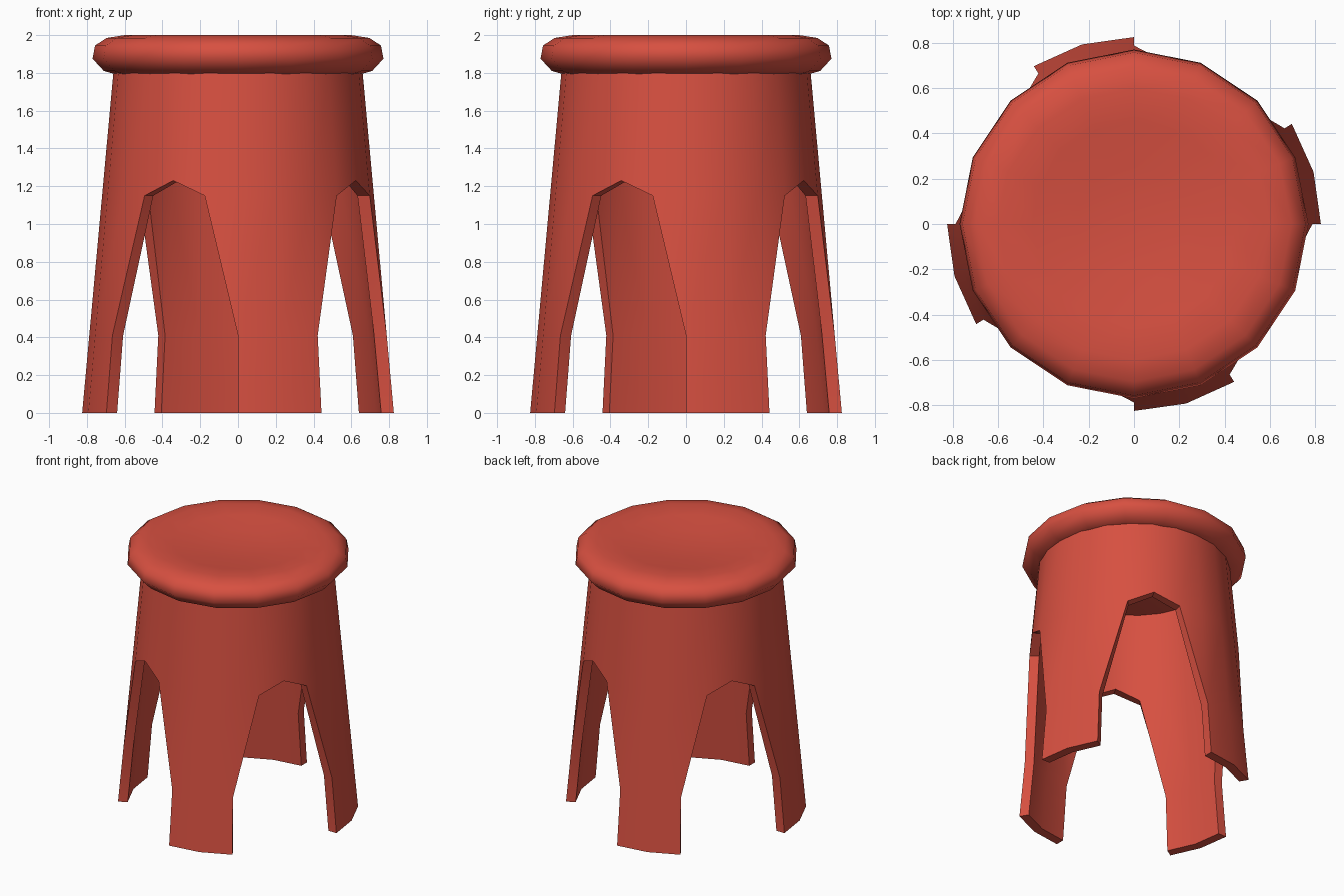
import bpy, bmesh
from math import sin, cos, radians

cube = bpy.data.objects.get("Cube")
if cube:
    bpy.data.objects.remove(cube)

red = bpy.data.materials.new("stool_red")
red.use_nodes = True
colour = (0.68, 0.08, 0.052, 1)
red.diffuse_color = colour
red.node_tree.nodes["Principled BSDF"].inputs["Base Color"].default_value = colour

TOP = 1.8       # height of the body
THICK = 0.067   # wall thickness


def finish(name, bm, angle):
    bmesh.ops.remove_doubles(bm, verts=bm.verts, dist=0.0001)
    bmesh.ops.recalc_face_normals(bm, faces=bm.faces)
    mesh = bpy.data.meshes.new(name)
    bm.to_mesh(mesh)
    bm.free()
    obj = bpy.data.objects.new(name, mesh)
    bpy.context.collection.objects.link(obj)
    mesh.materials.append(red)
    bpy.ops.object.select_all(action="DESELECT")
    obj.select_set(True)
    bpy.context.view_layer.objects.active = obj
    bpy.ops.object.shade_smooth_by_angle(angle=radians(angle))
    return obj


# Tapered body: four legs with peaked arches cut between them
bm = bmesh.new()


def face(*points):
    verts = []
    for deg, z in points:
        r = 0.825 - 0.165 * z / TOP
        verts.append(bm.verts.new((r * cos(radians(deg)), r * sin(radians(deg)), z)))
    bm.faces.new(verts)


KNEE, SPRING, PEAK = 0.41, 1.15, 1.23
leg = [0, 16.2, 32.4]
arch = [(-14.2, SPRING), (0, SPRING), (16.2, SPRING), (32.4, SPRING),
        (46.6, SPRING), (61.2, PEAK), (75.8, SPRING)]
for q in range(0, 360, 90):
    for a, b in zip(leg, leg[1:]):
        a, b = a + q, b + q
        face((a, 0), (b, 0), (b, KNEE), (a, KNEE))
        face((a, KNEE), (b, KNEE), (b, SPRING), (a, SPRING))
    # flares that widen each leg up to the arch
    face((q, KNEE), (q, SPRING), (q - 14.2, SPRING))
    face((q + leg[2], KNEE), (q + 46.6, SPRING), (q + leg[2], SPRING))
    # upper band
    for (a, za), (b, zb) in zip(arch, arch[1:]):
        face((a + q, za), (b + q, zb), (b + q, TOP), (a + q, TOP))

bmesh.ops.remove_doubles(bm, verts=bm.verts, dist=0.0001)
inner = bmesh.ops.extrude_face_region(bm, geom=bm.faces[:], use_keep_orig=True)
for v in inner["geom"]:
    if isinstance(v, bmesh.types.BMVert):
        r = v.co.xy.length
        v.co.xy *= (r - THICK) / r
finish("body_with_legs", bm, 30)

# Round cushion seat with a shallow dish
bm = bmesh.new()
profile = [(0, 1.8), (0.64, 1.79), (0.71, 1.81), (0.77, 1.875), (0.757, 1.945),
           (0.695, 1.985), (0.6, 2.0), (0.45, 1.985), (0.25, 1.96), (0, 1.95)]
verts = [bm.verts.new((r, 0, z)) for r, z in profile]
edges = [bm.edges.new(pair) for pair in zip(verts, verts[1:])]
bmesh.ops.spin(bm, geom=verts + edges, cent=(0, 0, 0), axis=(0, 0, 1),
               angle=radians(360), steps=16)
finish("seat", bm, 70)
